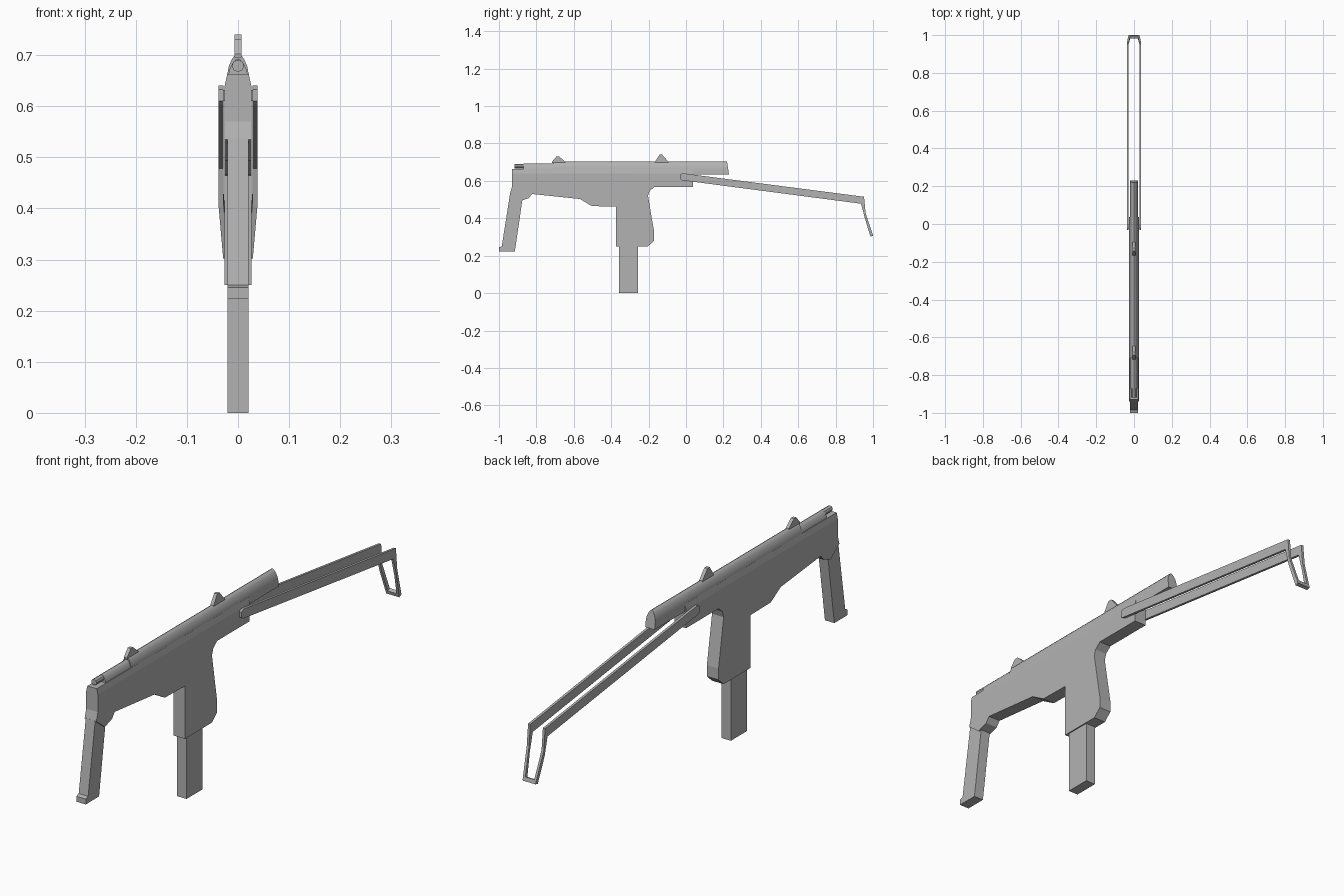
import bpy, bmesh, math

cube = bpy.data.objects.get("Cube")
if cube:
    bpy.data.objects.remove(cube, do_unlink=True)

metal = bpy.data.materials.new("grey metal")
metal.use_nodes = True
GREY = (0.45, 0.45, 0.45, 1)
metal.diffuse_color = GREY
metal.node_tree.nodes["Principled BSDF"].inputs["Base Color"].default_value = GREY


def loft(name, rings, mirror=False):
    """Solid through matching rings of points."""
    bm = bmesh.new()
    loops = [[bm.verts.new(p) for p in ring] for ring in rings]
    n = len(loops[0])
    for a, b in zip(loops, loops[1:]):
        for i in range(n):
            j = (i + 1) % n
            bm.faces.new((a[i], a[j], b[j], b[i]))
    bm.faces.new(loops[0])
    bm.faces.new(loops[-1])
    bmesh.ops.recalc_face_normals(bm, faces=bm.faces)
    mesh = bpy.data.meshes.new(name)
    bm.to_mesh(mesh)
    bm.free()
    mesh.materials.append(metal)
    ob = bpy.data.objects.new(name, mesh)
    bpy.context.collection.objects.link(ob)
    if mirror:
        ob.modifiers.new("Mirror", 'MIRROR')
    return ob


def side_plate(name, profile, x0, x1, mirror=False):
    """Side profile (y, z) extruded across the width."""
    return loft(name, [[(x, y, z) for y, z in profile] for x in (x0, x1)], mirror)


def smooth(ob):
    bpy.ops.object.select_all(action='DESELECT')
    bpy.context.view_layer.objects.active = ob
    ob.select_set(True)
    bpy.ops.object.shade_smooth_by_angle(angle=math.radians(40))


# Receiver with pistol grip
side_plate("receiver", [
    (-.93, .64), (-.93, .57), (-.94, .535), (-.885, .493), (-.84, .508), (-.823, .53),
    (-.567, .503), (-.503, .465), (-.375, .463), (-.375, .25), (-.203, .25),
    (-.17, .28), (-.17, .325), (-.203, .52), (-.195, .545), (-.17, .567),
    (.037, .567), (.037, .64)], -.026, .026)

# Bevelled upper edge of the receiver
bevel = [(-.026, .64), (.026, .64), (.021, .663), (-.021, .663)]
loft("receiver_top", [[(x, y, z) for x, z in bevel] for y in (-.93, .037)])

# Rounded bolt cover, its rear end slanted
half = [(.021, .633), (.021, .662), (.018, .678), (.012, .692), (.005, .701)]
dome = half + [(0, .703)] + [(-x, z) for x, z in reversed(half)]
cover = loft("bolt_cover", [
    [(x, -.71, z) for x, z in dome],
    [(x, .23 - (z - .633) * .15, z) for x, z in dome]])
smooth(cover)

# Slightly lower front part of the cover
nose = loft("front_cover", [
    [(x * .93, y, .633 + (z - .633) * .85) for x, z in dome] for y in (-.87, -.71)])
smooth(nose)

# Muzzle
loft("muzzle", [[(.012 * math.cos(math.tau * i / 8), y, .679 + .012 * math.sin(math.tau * i / 8))
                 for i in range(8)] for y in (-.918, -.865)])

# Sights
for name, y, top in (("front_sight", -.717, .73), ("rear_sight", -.166, .74)):
    side_plate(name, [(y, .695), (y, .702), (y + .024, top), (y + .039, top),
                      (y + .072, .702), (y + .072, .695)], -.007, .007)

# Front grip and magazine
side_plate("front_grip", [(-.94, .537), (-.985, .25), (-1, .245), (-1, .223), (-.915, .223),
                          (-.875, .497), (-.90, .537)], -.021, .021)
side_plate("magazine", [(-.358, 0), (-.256, 0), (-.256, .26), (-.358, .26)], -.021, .021)

# Folding stock: arms, bent legs and butt crosspiece
side_plate("stock_arm", [(-.032, .61), (-.032, .633), (-.02, .64), (-.005, .639),
                         (.952, .515), (.936, .478), (-.02, .603)], .028, .038, True)
loft("stock_leg", [
    [(x, y, z) for x, y, z in ((.028, f, z0), (.038, f, z0), (.038, b, z1), (.028, b, z1))]
    for f, z0, b, z1 in ((.936, .478, .952, .515), (.955, .405, .96, .43))], True)
loft("stock_lower_leg", [
    [(x0, f, z0), (x1, f, z0), (x1, b, z1), (x0, b, z1)]
    for x0, x1, f, z0, b, z1 in ((.028, .038, .955, .405, .96, .43),
                                 (.019, .029, .986, .302, 1, .308))], True)
side_plate("stock_butt", [(.982, .316), (.986, .302), (1, .306), (.996, .322)], -.028, .028)
side_plate("stock_pivot", [(-.025, .61), (-.025, .632), (-.002, .632), (-.002, .61)], -.03, .03)
